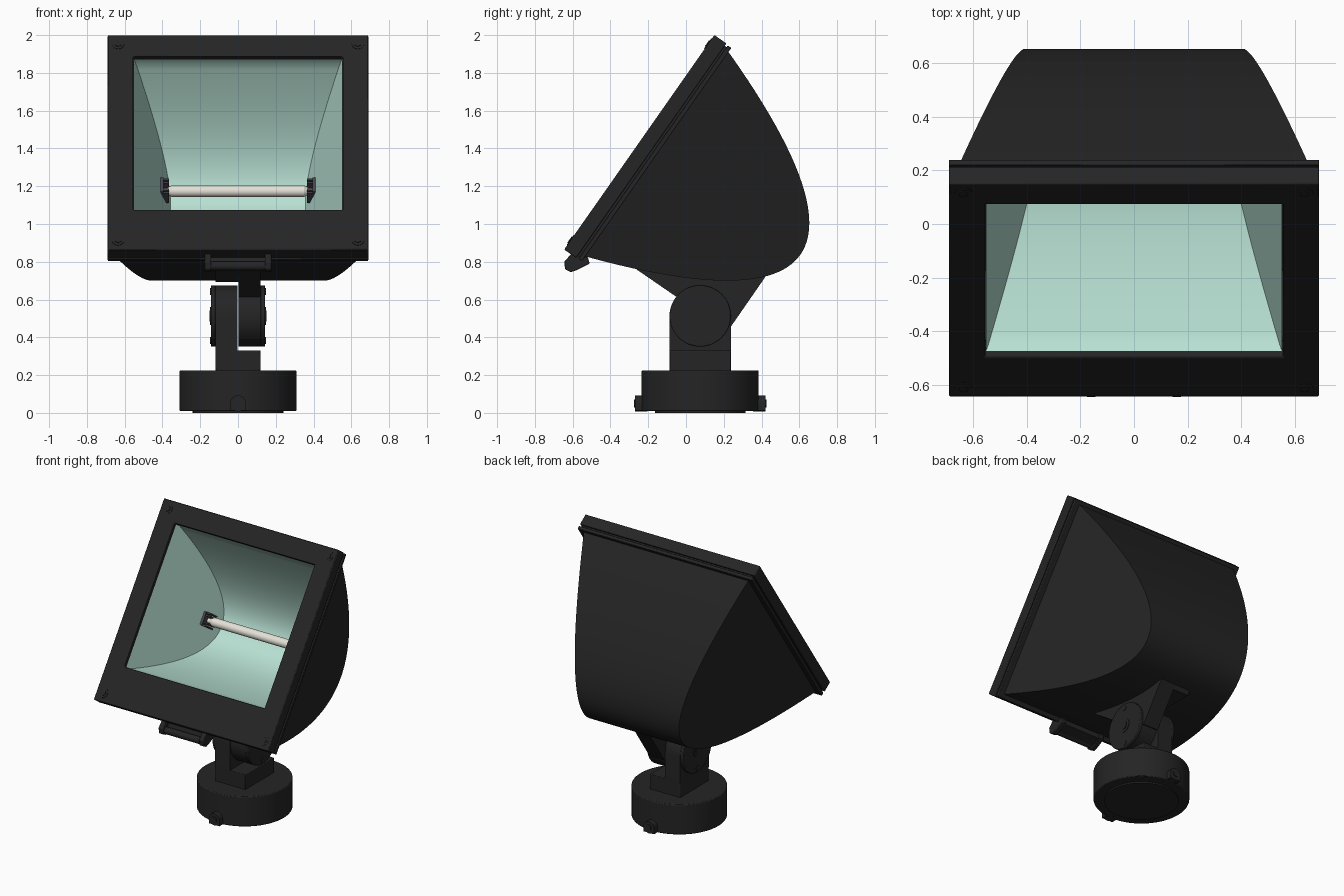
import bpy, bmesh, math
from mathutils import Matrix, Vector

if "Cube" in bpy.data.objects:
    bpy.data.objects.remove(bpy.data.objects["Cube"])


def material(name, rgb):
    m = bpy.data.materials.new(name)
    m.use_nodes = True
    m.diffuse_color = (*rgb, 1)
    node = next(n for n in m.node_tree.nodes if n.type == 'BSDF_PRINCIPLED')
    node.inputs["Base Color"].default_value = (*rgb, 1)
    return m


BLACK = material("black_paint", (0.018, 0.018, 0.018))
MINT = material("mint_reflector", (0.48, 0.75, 0.65))
WHITE = material("lamp_white", (0.78, 0.76, 0.68))
GREY = material("holder_grey", (0.07, 0.065, 0.075))

# Tilted head space: x across, y up the front face, z out of the front face
HEAD = Matrix.Translation((0, -0.645, 0.865)) @ Matrix.Rotation(math.radians(55), 4, 'X')
WORLD = Matrix.Identity(4)


def finish(name, bm, mat, space=WORLD, bevel=0, facing=0):
    bmesh.ops.recalc_face_normals(bm, faces=bm.faces)
    if facing and sum(f.normal.z * f.calc_area() for f in bm.faces) * facing < 0:
        bmesh.ops.reverse_faces(bm, faces=bm.faces)
    me = bpy.data.meshes.new(name)
    bm.to_mesh(me)
    bm.free()
    me.materials.append(mat)
    ob = bpy.data.objects.new(name, me)
    bpy.context.collection.objects.link(ob)
    ob.matrix_world = space
    bpy.ops.object.select_all(action='DESELECT')
    ob.select_set(True)
    bpy.context.view_layer.objects.active = ob
    bpy.ops.object.shade_smooth_by_angle(angle=math.radians(30))
    if bevel:
        mod = ob.modifiers.new("soft_edges", 'BEVEL')
        mod.width = bevel
        mod.segments = 2
        mod.limit_method = 'ANGLE'
        mod.angle_limit = math.radians(40)
    return ob


def cyl(name, r, start, end, mat=BLACK, space=WORLD, r2=None, segs=40, bevel=0):
    a, b = Vector(start), Vector(end)
    turn = (b - a).to_track_quat('Z', 'Y').to_matrix().to_4x4()
    bm = bmesh.new()
    bmesh.ops.create_cone(bm, cap_ends=True, segments=segs, radius1=r,
                          radius2=r if r2 is None else r2, depth=(b - a).length,
                          matrix=Matrix.Translation((a + b) / 2) @ turn)
    return finish(name, bm, mat, space, bevel)


def box(name, lo, hi, mat=BLACK, space=WORLD, bevel=0):
    lo, hi = Vector(lo), Vector(hi)
    bm = bmesh.new()
    bmesh.ops.create_cube(bm, size=1, matrix=Matrix.Translation((lo + hi) / 2)
                          @ Matrix.Diagonal((*(hi - lo), 1)))
    return finish(name, bm, mat, space, bevel)


def prism(name, outline, x0, x1, bevel=0):
    bm = bmesh.new()
    a = [bm.verts.new((x0, y, z)) for y, z in outline]
    b = [bm.verts.new((x1, y, z)) for y, z in outline]
    bm.faces.new(a)
    bm.faces.new(b)
    for i in range(len(a)):
        j = (i + 1) % len(a)
        bm.faces.new((a[i], a[j], b[j], b[i]))
    return finish(name, bm, BLACK, WORLD, bevel)


def ring(name, outer, inner, d0, d1, bevel=0):
    # Rectangular ring; each rectangle is half width, low edge, high edge
    bm = bmesh.new()

    def loop(rect, d):
        w, lo, hi = rect
        return [bm.verts.new((x, y, -d)) for x, y in ((-w, lo), (w, lo), (w, hi), (-w, hi))]
    loops = [loop(outer, d0), loop(inner, d0), loop(inner, d1), loop(outer, d1)]
    for k in range(4):
        p, q = loops[k], loops[(k + 1) % 4]
        for i in range(4):
            j = (i + 1) % 4
            bm.faces.new((p[i], p[j], q[j], q[i]))
    return finish(name, bm, BLACK, HEAD, bevel)


def trough(name, mid, half, depth, d0, width, slope, mat, facing, lip=0):
    # Parabolic trough, open at the front, closed by slanted flat side walls
    n = 56
    pts = [(mid + half * t, d0 + lip + depth * (1 - t * t))
           for t in (2 * i / n - 1 for i in range(n + 1))]
    if lip:
        pts = [(mid - half, d0)] + pts + [(mid + half, d0)]
    bm = bmesh.new()
    sides = [[bm.verts.new((s * (width - slope * (d - d0)), v, -d)) for v, d in pts]
             for s in (-1, 1)]
    a, b = sides
    bm.faces.new(a)
    bm.faces.new(b)
    for i in range(len(pts) - 1):
        bm.faces.new((a[i], a[i + 1], b[i + 1], b[i]))
    return finish(name, bm, mat, HEAD, 0, facing)


# Lamp head: housing, reflector and front frame
trough("housing", 0.695, 0.667, 0.945, 0.095, 0.655, 0.28, BLACK, -1)
trough("reflector", 0.755, 0.492, 0.60, 0.025, 0.552, 0.31, MINT, 1, lip=0.03)
WINDOW = (0.555, 0.26, 1.25)
ring("front_frame", (0.69, 0, 1.386), WINDOW, 0, 0.078, 0.006)
ring("frame_gasket", (0.675, 0.015, 1.371), WINDOW, 0.078, 0.092)
ring("rear_flange", (0.69, 0.004, 1.382), (0.60, 0.1, 1.29), 0.09, 0.113, 0.004)

# Corner screws on the frame
for x in (-0.635, 0.635):
    for v in (0.06, 1.328):
        cyl("screw_washer", 0.033, (x, v, -0.01), (x, v, 0.003), space=HEAD)
        cyl("screw_head", 0.02, (x, v, 0), (x, v, 0.007), space=HEAD, segs=6)

# Tube lamp and its end holders
LV, LD = 0.755, -0.54
cyl("lamp_tube", 0.031, (-0.35, LV, LD), (0.35, LV, LD), WHITE, HEAD)
for s in (-1, 1):
    cyl("lamp_neck", 0.031, (s * 0.35, LV, LD), (s * 0.378, LV, LD), WHITE, HEAD, r2=0.016)
    cyl("lamp_pin", 0.016, (s * 0.375, LV, LD), (s * 0.42, LV, LD), WHITE, HEAD)
    xs = sorted((s * 0.395, s * 0.43))
    box("holder_base", (xs[0], LV - 0.045, LD - 0.05), (xs[1], LV + 0.045, LD + 0.06), GREY, HEAD)
    xs = sorted((s * 0.365, s * 0.42))
    for v in (-0.042, -0.024, 0.024, 0.042):
        box("holder_prong", (xs[0], LV + v - 0.005, LD - 0.04),
            (xs[1], LV + v + 0.005, LD + 0.05), GREY, HEAD)

# Hinge under the frame
cyl("hinge_pin", 0.024, (-0.15, -0.61, 0.778), (0.17, -0.61, 0.778), segs=24)
hook = [(-0.645, 0.80), (-0.64, 0.76), (-0.61, 0.745), (-0.58, 0.755),
        (-0.51, 0.79), (-0.52, 0.825), (-0.60, 0.85)]
for x in (-0.16, 0.16):
    prism("hinge_lug", hook, x - 0.018, x + 0.018, 0.004)
prism("hinge_leaf", [(-0.60, 0.76), (-0.52, 0.785), (-0.52, 0.82), (-0.58, 0.83)], -0.15, 0.15)

# Round base with fixing tabs
CY = 0.075
cyl("base_foot", 0.24, (0, CY, 0), (0, CY, 0.02), segs=64)
cyl("base_drum", 0.31, (0, CY, 0.01), (0, CY, 0.225), segs=72, bevel=0.006)
for s in (-1, 1):
    y0, y1 = CY + s * 0.28, CY + s * 0.345
    box("tab_block", (-0.042, min(y0, y1), 0.012), (0.042, max(y0, y1), 0.05))
    cyl("tab_dome", 0.042, (0, y0, 0.05), (0, y1, 0.05))
    cyl("tab_screw", 0.022, (0, y1, 0.05), (0, y1 + s * 0.006, 0.05), segs=6)

# Stem with a rounded arm
PZ, R = 0.513, 0.1625
box("stem_block", (-0.12, CY - R, 0.22), (0.12, CY + R, 0.33), bevel=0.004)
arc = [(CY + R * math.cos(math.pi * i / 24), PZ + R * math.sin(math.pi * i / 24))
       for i in range(25)]
prism("stem_arm", [(CY - R, 0.32), (CY + R, 0.32)] + arc, -0.12, -0.002)

# Swivel bracket fixed to the housing
cyl("bracket_hub", R, (0.002, CY, PZ), (0.12, CY, PZ), segs=48)
prism("bracket_arm", [(-0.27, 0.765), (-0.03, 0.6), (CY, 0.5), (0.24, 0.46),
                      (0.42, 0.72), (0.3, 0.76)], 0.002, 0.12)
prism("bracket_pad", [(-0.27, 0.775), (-0.16, 0.692), (0.40, 0.692), (0.42, 0.73),
                      (0.3, 0.76)], -0.12, 0.12)

# Pivot caps and screws on both sides
for s in (-1, 1):
    cyl("pivot_cap", R, (s * 0.118, CY, PZ), (s * 0.143, CY, PZ), segs=48, bevel=0.005)
    cyl("pivot_washer", 0.048, (s * 0.14, CY, PZ), (s * 0.147, CY, PZ))
    cyl("pivot_bolt", 0.03, (s * 0.14, CY, PZ), (s * 0.152, CY, PZ), segs=6)
    for dz in (-0.13, 0.13):
        cyl("cap_screw", 0.018, (s * 0.14, CY, PZ + dz), (s * 0.147, CY, PZ + dz), segs=20)
